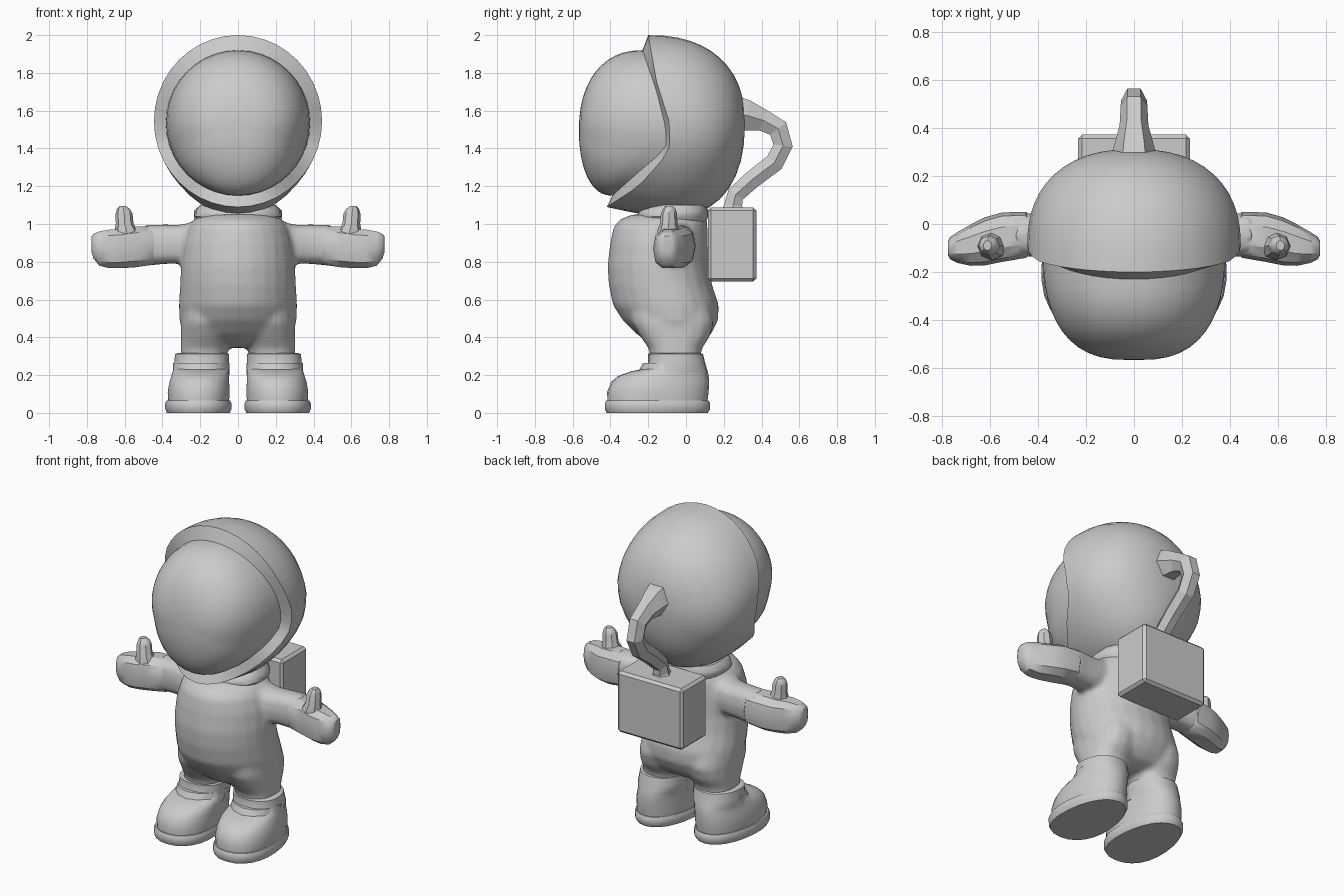
import bpy, bmesh, math
from mathutils import Vector

cube = bpy.data.objects.get("Cube")
if cube:
    bpy.data.objects.remove(cube, do_unlink=True)

grey = bpy.data.materials.new("light grey")
grey.use_nodes = True
COLOUR = (0.6, 0.6, 0.6, 1)
grey.diffuse_color = COLOUR
grey.node_tree.nodes["Principled BSDF"].inputs["Base Color"].default_value = COLOUR


def finish(name, bm, angle):
    """Turn a bmesh into a shaded object; angle 0 means flat faces."""
    bmesh.ops.recalc_face_normals(bm, faces=bm.faces[:])
    mesh = bpy.data.meshes.new(name)
    bm.to_mesh(mesh)
    bm.free()
    mesh.materials.append(grey)
    ob = bpy.data.objects.new(name, mesh)
    bpy.context.collection.objects.link(ob)
    if angle:
        bpy.ops.object.select_all(action='DESELECT')
        ob.select_set(True)
        bpy.context.view_layer.objects.active = ob
        bpy.ops.object.shade_smooth_by_angle(angle=math.radians(angle))
    return ob


def loft(name, rings, angle=40, side=1, caps=True):
    """Skin a list of equal-length rings; side=-1 mirrors across x."""
    bm = bmesh.new()
    rows = [[bm.verts.new((p[0] * side, p[1], p[2])) for p in r] for r in rings]
    n = len(rows[0])
    for a, b in zip(rows, rows[1:]):
        for i in range(n):
            j = (i + 1) % n
            bm.faces.new((a[i], a[j], b[j], b[i]))
    if caps:
        bm.faces.new(rows[0])
        bm.faces.new(rows[-1])
    bmesh.ops.remove_doubles(bm, verts=bm.verts[:], dist=0.0005)
    return finish(name, bm, angle)


def spow(v, p):
    return math.copysign(abs(v) ** p, v)


def flat_ring(z, cx, hx, yf, yb, n=24, p=0.85, taper=0.0):
    """Rounded horizontal outline between yf and yb, narrower to the back by taper."""
    pts = []
    for i in range(n):
        a = 2 * math.pi * i / n
        c, s = spow(math.cos(a), p), spow(math.sin(a), p)
        pts.append((cx + hx * c * (1 - taper * s), (yf + yb) / 2 + (yb - yf) / 2 * s, z))
    return pts


def side_ring(x, yc, zc, hy, hz, n=12, p=0.75):
    """Rounded outline across the x axis."""
    return [(x, yc + hy * spow(math.cos(2 * math.pi * i / n), p),
             zc + hz * spow(math.sin(2 * math.pi * i / n), p)) for i in range(n)]


def lookup(table, z):
    """Linear interpolation in (z, y) pairs sorted by falling z."""
    for (z1, y1), (z0, y0) in zip(table, table[1:]):
        if z >= z0:
            return y0 + (y1 - y0) * min(1, (z - z0) / (z1 - z0))
    return table[-1][1]


# Helmet: wavy outer and inner rim loops, a shell behind and a visor dome in front
OUTER = [(2.0, -.2), (1.75, -.155), (1.53, -.085), (1.38, -.09), (1.2, -.25), (1.09, -.42)]
INNER = [(1.92, -.23), (1.7, -.155), (1.5, -.105), (1.4, -.105), (1.25, -.28), (1.15, -.39)]
N = 40


def dome(table, hx, zc, hz, tip_y, tip_z, bulge, px, py, pz, steps=12):
    """Close a rim loop with a rounded dome; px, py and pz set its fullness."""
    rings = []
    for k in range(steps + 1):
        t = math.pi / 2 * k / steps
        c, s = (math.cos(t) if k < steps else 0), math.sin(t) ** py
        ring = []
        for i in range(N):
            a = 2 * math.pi * i / N
            z0 = zc + hz * math.sin(a)
            y0 = lookup(table, z0)
            low = bulge * min(0, math.sin(a)) ** 2 * math.sin(2 * t)
            ring.append((hx * math.cos(a) * c ** px, y0 + (tip_y - y0) * s,
                         tip_z + (z0 - tip_z) * c ** pz - low))
        rings.append(ring)
    return rings


shell = dome(OUTER, .445, 1.545, .455, .312, 1.53, .115, .85, .87, .85)
visor = dome(INNER, .382, 1.535, .385, -.567, 1.5, 0, .72, .87, .92)
loft("helmet_shell", shell, 50, caps=False)
loft("visor", visor, 50, caps=False)
loft("helmet_rim", [shell[0], visor[0]], 50, caps=False)

# Neck collar
NECK = [(1.1, .2, -.21, .105), (1.07, .228, -.25, .118), (1.04, .23, -.26, .118), (1.0, .2, -.25, .1)]
loft("neck_collar", [flat_ring(z, 0, hx, f, b) for z, hx, f, b in NECK], 40)

# Backpack
bm = bmesh.new()
bmesh.ops.create_cube(bm, size=1)
bmesh.ops.scale(bm, vec=(.465, .256, .393), verts=bm.verts[:])
bmesh.ops.translate(bm, vec=(0, .244, .891), verts=bm.verts[:])
bmesh.ops.bevel(bm, geom=bm.edges[:], offset=.016, segments=1, affect='EDGES')
finish("backpack", bm, 0)

# Six-sided air hose from the backpack to the helmet, flared at both ends
PATH = [(.25, 1.07, .065), (.25, 1.1, .05), (.262, 1.155, .048), (.35, 1.235, .05), (.468, 1.325, .053),
        (.514, 1.415, .054), (.488, 1.505, .056), (.41, 1.548, .06), (.32, 1.575, .085), (.24, 1.59, .1)]
hose = []
for i, (y, z, r) in enumerate(PATH):
    a, b = PATH[max(i - 1, 0)], PATH[min(i + 1, len(PATH) - 1)]
    tangent = Vector((0, b[0] - a[0], b[1] - a[1])).normalized()
    across = Vector((1, 0, 0)).cross(tangent)
    hose.append([Vector((0, y, z)) + Vector((r, 0, 0)) * math.cos(k * math.pi / 3)
                 + across * r * 1.1 * math.sin(k * math.pi / 3) for k in range(6)])
loft("air_hose", hose, 0)

# Suit: torso, then legs and sleeves, fused into one soft skin
BODY = [(1.05, .19, -.29, .1), (1.02, .235, -.355, .112), (.98, .265, -.385, .114),
        (.9, .29, -.402, .116), (.78, .302, -.416, .119),
        (.68, .306, -.41, .138), (.57, .313, -.387, .174), (.49, .31, -.335, .17),
        (.42, .29, -.265, .135), (.37, .23, -.195, .09), (.345, .1, -.12, .02)]
LEG = [(.6, .155, .13, -.3, .12), (.48, .162, .14, -.29, .15), (.4, .17, .134, -.24, .125),
       (.34, .178, .126, -.198, .085), (.27, .185, .122, -.185, .075)]
SLEEVE = [(.14, -.1, .91, .12, .12), (.22, -.08, .905, .115, .115), (.3, -.06, .893, .097, .104),
          (.38, -.05, .893, .09, .106), (.44, -.045, .89, .092, .108), (.5, -.045, .888, .092, .108)]
suit = [loft("suit", [flat_ring(z, 0, hx, f, b, p=.97, taper=-.09) for z, hx, f, b in BODY], 50)]
for side in (1, -1):
    suit.append(loft("leg", [flat_ring(*r, n=16) for r in LEG], 50, side))
    suit.append(loft("sleeve", [side_ring(*r) for r in SLEEVE], 50, side))
for ob in suit:
    ob.select_set(True)
bpy.context.view_layer.objects.active = suit[0]
bpy.ops.object.join()
remesh = suit[0].modifiers.new("fuse", 'REMESH')
remesh.mode = 'VOXEL'
remesh.voxel_size = .014
remesh.use_smooth_shade = True
soften = suit[0].modifiers.new("soften", 'SMOOTH')
soften.factor = .5
soften.iterations = 10

# Hands and boots, built once and mirrored
SOLE = [(0, .21, .165, -.42, .115), (.02, .21, .174, -.43, .128),
        (.05, .21, .174, -.43, .128), (.065, .21, .168, -.422, .12)]
BOOT = [(.05, .208, .16, -.415, .112), (.11, .208, .164, -.418, .12), (.165, .205, .158, -.395, .122),
        (.195, .2, .153, -.36, .12), (.22, .197, .148, -.29, .115), (.235, .195, .146, -.215, .11),
        (.27, .192, .145, -.2, .1), (.312, .19, .143, -.2, .09), (.318, .188, .125, -.185, .075)]
HAND = [(.42, -.045, .888, .07, .09), (.45, -.045, .886, .096, .106), (.55, -.055, .878, .103, .112),
        (.62, -.072, .87, .1, .108), (.68, -.088, .868, .086, .106), (.735, -.098, .87, .064, .094),
        (.765, -.1, .882, .047, .068), (.775, -.1, .892, .03, .045)]
THUMB = [(.9, .585, .075, -.15, -.02), (.97, .592, .06, -.15, -.035), (1.0, .6, .047, -.138, -.045),
         (1.055, .603, .045, -.133, -.048), (1.08, .607, .034, -.122, -.055), (1.094, .61, .018, -.11, -.068)]
STRAP = [(.045, -.11), (.075, -.2), (.13, -.245), (.2, -.262), (.265, -.245), (.315, -.2), (.345, -.11)]

for side, label in ((1, "left"), (-1, "right")):
    loft(label + "_sole", [flat_ring(*r, p=.9, taper=.13) for r in SOLE], 35, side)
    loft(label + "_boot", [flat_ring(*r, p=.9, taper=.1) for r in BOOT], 40, side)
    loft(label + "_hand", [side_ring(*r, n=10) for r in HAND], 35, side)
    loft(label + "_thumb", [flat_ring(*r, n=8, p=1) for r in THUMB], 35, side)
    # Strap wrapped over the instep
    strap = [[(x, y, .2), (x, y + .03, .2), (x, y + .06, .265), (x, y + .035, .265)]
             for x, y in STRAP]
    loft(label + "_boot_strap", strap, 35, side)
